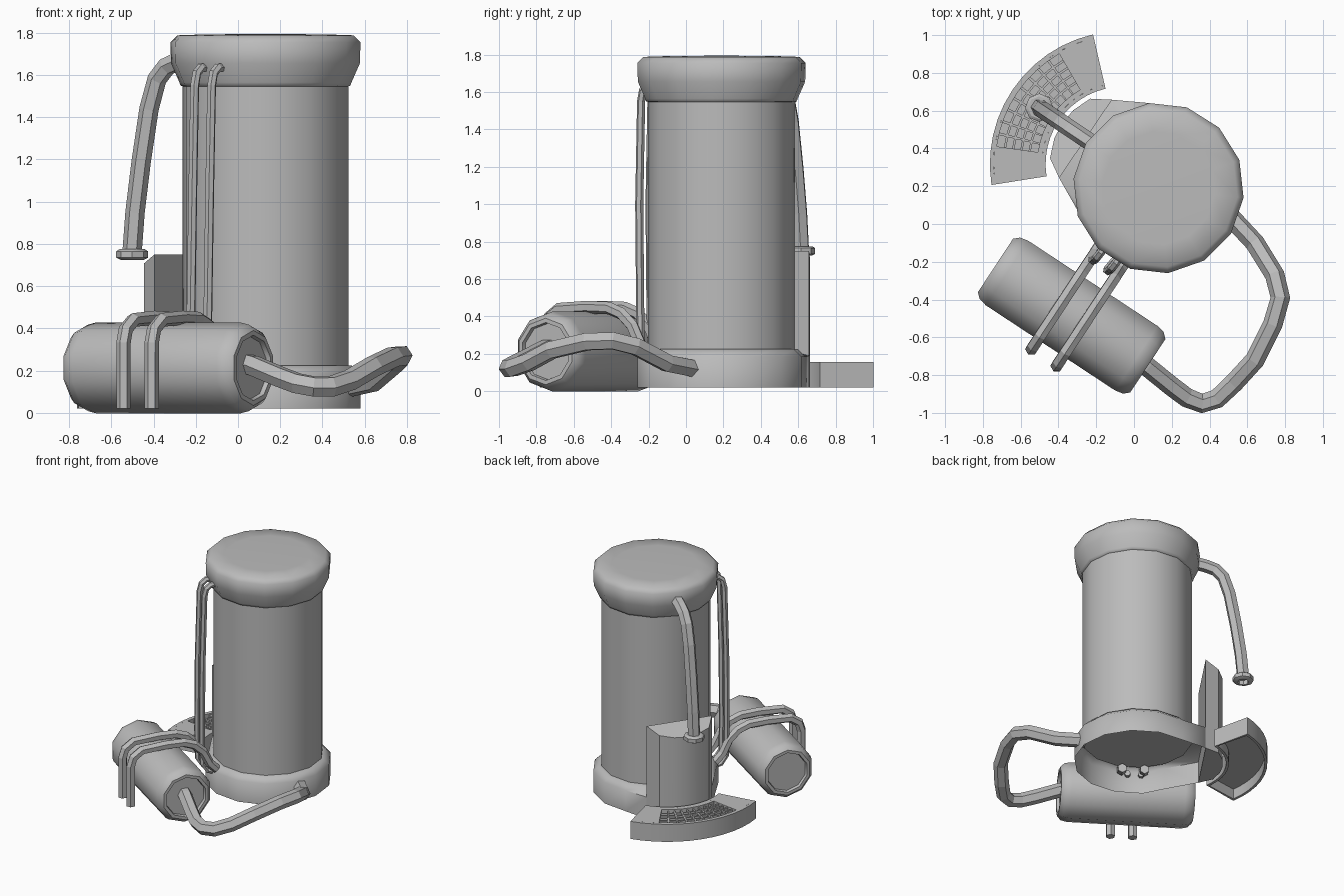
import bpy, bmesh, math
from mathutils import Vector, Matrix

if "Cube" in bpy.data.objects:
    bpy.data.objects.remove(bpy.data.objects["Cube"])

TX, TY = 0.13, 0.19                       # tower centre
D = Vector((-0.829, 0.559, 0))            # direction from tower to tray
P = Vector((0.559, 0.829, 0))             # sideways across the tray
AX = Vector((0.835, -0.55, 0))            # small tank axis
Q = Vector((0.55, 0.835, 0))              # from small tank to tower
UP = Vector((0, 0, 1))
C = Vector((-0.33, -0.485, 0.213))        # small tank centre
T = Vector((TX, TY, 0))

grey = bpy.data.materials.new("dark_grey")
grey.diffuse_color = (0.5, 0.5, 0.5, 1)
grey.use_nodes = True
grey.node_tree.nodes["Principled BSDF"].inputs["Base Color"].default_value = grey.diffuse_color


def local(a, b, z):
    return T + D * a + P * b + UP * z


def select(ob):
    bpy.ops.object.select_all(action='DESELECT')
    ob.select_set(True)
    bpy.context.view_layer.objects.active = ob


def finish(name, bm, angle=None):
    bmesh.ops.recalc_face_normals(bm, faces=bm.faces)
    me = bpy.data.meshes.new(name)
    bm.to_mesh(me)
    bm.free()
    me.materials.append(grey)
    ob = bpy.data.objects.new(name, me)
    bpy.context.collection.objects.link(ob)
    if angle:
        select(ob)
        bpy.ops.object.shade_smooth_by_angle(angle=math.radians(angle))


def lathe(name, profile, n, mat, offset=0.0, angle=30, moved={}):
    """Rings of (radius, z); radius 0 makes a tip. moved: {(ring, index): point}."""
    bm = bmesh.new()
    rings = []
    for r_i, (r, z) in enumerate(profile):
        if r == 0:
            rings.append([bm.verts.new(mat @ Vector((0, 0, z)))] * n)
            continue
        ring = []
        for i in range(n):
            t = math.radians(offset) + 2 * math.pi * i / n
            co = mat @ Vector((r * math.cos(t), r * math.sin(t), z))
            ring.append(bm.verts.new(moved.get((r_i, i), co)))
        rings.append(ring)
    for lo, hi in zip(rings, rings[1:]):
        for i in range(n):
            j = (i + 1) % n
            bm.faces.new(list(dict.fromkeys([lo[i], lo[j], hi[j], hi[i]])))
    finish(name, bm, angle)


def tube(name, points, radius):
    cu = bpy.data.curves.new(name, 'CURVE')
    cu.dimensions = '3D'
    cu.bevel_depth = radius
    cu.bevel_resolution = 1
    cu.use_fill_caps = True
    sp = cu.splines.new('POLY')
    sp.points.add(len(points) - 1)
    for p, co in zip(sp.points, points):
        p.co = (*co, 1)
    sp.use_smooth = False
    cu.materials.append(grey)
    ob = bpy.data.objects.new(name, cu)
    bpy.context.collection.objects.link(ob)
    select(ob)
    bpy.ops.object.convert(target='MESH')


def arc_block(bm, a0, a1, r0, r1, z0, z1, n=1):
    """Closed block swept around the tray's arc centre (degrees from its axis)."""
    secs = []
    for i in range(n + 1):
        t = math.radians(a0 + (a1 - a0) * i / n)
        secs.append([bm.verts.new(local(0.227 + r * math.cos(t), r * math.sin(t), z))
                     for r, z in ((r0, z0), (r1, z0), (r1, z1), (r0, z1))])
    for s, e in zip(secs, secs[1:]):
        for k in range(4):
            m = (k + 1) % 4
            bm.faces.new((s[k], s[m], e[m], e[k]))
    bm.faces.new(secs[0])
    bm.faces.new(secs[-1][::-1])


# Tower body, cap and flared base
tower = Matrix.Translation(T)
lathe("tower_body", [(0, 0.2), (0.395, 0.2), (0.395, 1.56)], 14, tower, -6.5)
lathe("tower_cap", [(0.39, 1.545), (0.405, 1.55), (0.41, 1.565), (0.45, 1.655), (0.453, 1.755),
                    (0.42, 1.788), (0.3, 1.792), (0, 1.795)], 14, tower, -6.5, 60)
flare = {5: (0.466, 0.25), 6: (0.475, 0.0), 7: (0.466, -0.25), 8: (0.235, -0.365)}
moved = {(ring, i): local(a, b, z) for ring, z in ((0, 0.02), (1, 0.19))
         for i, (a, b) in flare.items()}
lathe("tower_base", [(0.453, 0.02), (0.453, 0.185), (0.41, 0.225), (0.39, 0.225)],
      14, tower, -6.5, 60, moved)

# Splash panel behind the tray
outline = [(0.466, 0.25), (0.565, 0.19), (0.605, 0.09), (0.615, 0), (0.605, -0.09),
           (0.565, -0.19), (0.466, -0.25)]
bm = bmesh.new()
low = [bm.verts.new(local(a, b, 0.02)) for a, b in outline]
high = [bm.verts.new(local(a, b, 0.75 - max(0, a - 0.466) * 0.42)) for a, b in outline]
for i in range(len(low)):
    j = (i + 1) % len(low)
    bm.faces.new((low[i], low[j], high[j], high[i]))
bm.faces.new(low)
mid = bm.verts.new(local(0.466, 0, 0.75))
for i in range(len(high) - 1):
    bm.faces.new((mid, high[i], high[i + 1]))
bm.faces.new((mid, high[-1], high[0]))
finish("splash_panel", bm, 20)

# Curved drip tray, open underneath
bm = bmesh.new()
arc_block(bm, -43, 43, 0.41, 0.43, 0.02, 0.158, 12)
arc_block(bm, -43, 43, 0.685, 0.705, 0.02, 0.158, 12)
arc_block(bm, -43, 43, 0.43, 0.685, 0.1, 0.12, 12)
for s in (-1, 1):
    arc_block(bm, s * 43, s * 41.5, 0.43, 0.685, 0.02, 0.158)
    arc_block(bm, s * 41.5, s * 26, 0.43, 0.685, 0.12, 0.158, 2)
arc_block(bm, -26, 26, 0.43, 0.455, 0.12, 0.158, 8)
arc_block(bm, -26, 26, 0.675, 0.685, 0.12, 0.158, 8)
finish("drip_tray", bm, 20)

# Grille bars
bm = bmesh.new()
for i in range(1, 9):
    a = -26 + 52 * i / 9
    arc_block(bm, a - 0.6, a + 0.6, 0.455, 0.675, 0.12, 0.148)
for i in range(1, 5):
    r = 0.455 + 0.22 * i / 5
    arc_block(bm, -26, 26, r - 0.006, r + 0.006, 0.12, 0.15, 8)
finish("tray_grille", bm)

# Spout and nozzle
tube("spout", [local(a, 0, z) for a, z in
               ((0.4, 1.69), (0.5, 1.665), (0.565, 1.64), (0.62, 1.58), (0.665, 1.44),
                (0.71, 1.19), (0.745, 0.95), (0.762, 0.76))], 0.046)
lathe("nozzle", [(0, 0.76), (0.04, 0.76), (0.04, 0.725), (0.055, 0.725), (0.075, 0.735),
                 (0.075, 0.765), (0.06, 0.775), (0, 0.775)], 8,
      Matrix.Translation(local(0.762, 0, 0)))

# Small tank lying on its side, with recessed ends
half = [(0, 0.46), (0.15, 0.46), (0.155, 0.483), (0.178, 0.483), (0.205, 0.455), (0.215, 0.41)]
prof = [(r, -z) for r, z in half] + half[::-1]
basis = Matrix((Q, UP, AX)).transposed()
lathe("small_tank", prof, 10, Matrix.Translation(C) @ basis.to_4x4(), 90, 40)

# Two pipes looping over the small tank into the base
for k, s in enumerate((-1, 1)):
    tube(f"loop_pipe_{k + 1}",
         [Vector((C.x, C.y, z)) + AX * 0.08 * s + Q * q for q, z in
          ((-0.265, 0.02), (-0.265, 0.33), (-0.245, 0.395), (-0.18, 0.44), (0.0, 0.45),
           (0.14, 0.445), (0.22, 0.415), (0.29, 0.35), (0.34, 0.25), (0.42, 0.17), (0.48, 0.16))],
         0.034)

# Two thin pipes up the tower into the cap
for k, (x, y) in enumerate(((-0.205, -0.185), (-0.125, -0.24))):
    tube(f"riser_pipe_{k + 1}",
         [(x + dx, y + dy, z) for dx, dy, z in
          ((0.06, 0.09, 0.15), (0.01, 0.03, 0.17), (-0.015, 0, 0.23), (-0.018, -0.005, 0.45),
           (-0.01, -0.01, 1.0), (0, 0, 1.55), (0.01, 0.01, 1.61), (0.03, 0.035, 1.635),
           (0.07, 0.1, 1.635))], 0.022)

# Thick hose from the small tank to the tower base
tube("hose", [(0.0, -0.70, 0.24), (0.07, -0.755, 0.225), (0.2, -0.86, 0.17), (0.28, -0.92, 0.14),
              (0.36, -0.95, 0.125), (0.44, -0.925, 0.125), (0.53, -0.84, 0.155),
              (0.64, -0.72, 0.22), (0.735, -0.53, 0.265), (0.775, -0.39, 0.27),
              (0.745, -0.27, 0.24), (0.64, -0.10, 0.15), (0.5, 0.05, 0.12)], 0.052)
